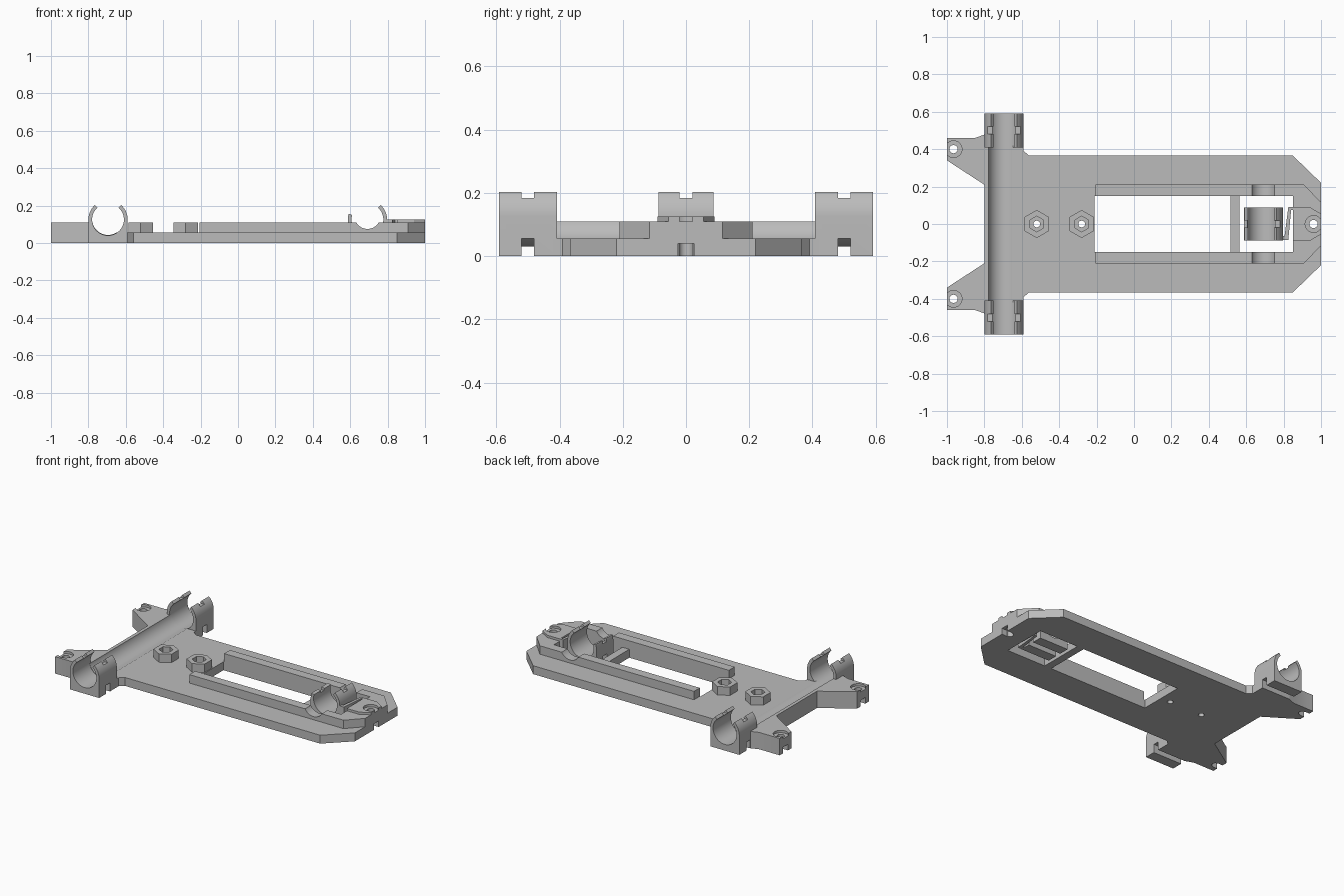
import bpy, bmesh
from math import sin, cos, radians

old = bpy.data.objects.get("Cube")
if old:
    bpy.data.objects.remove(old, do_unlink=True)

grey = bpy.data.materials.new("plain grey")
grey.use_nodes = True
colour = (0.5, 0.5, 0.5, 1)
grey.diffuse_color = colour
grey.node_tree.nodes["Principled BSDF"].inputs["Base Color"].default_value = colour


def prism(name, outline, low, high, axis="z"):
    """Extrude a flat outline along z, or an x-z profile along y."""
    bm = bmesh.new()
    verts = [bm.verts.new((a, b, low) if axis == "z" else (a, low, b)) for a, b in outline]
    face = bm.faces.new(verts)
    grown = bmesh.ops.extrude_face_region(bm, geom=[face])["geom"]
    shift = (0, 0, high - low) if axis == "z" else (0, high - low, 0)
    bmesh.ops.translate(bm, vec=shift, verts=[v for v in grown if isinstance(v, bmesh.types.BMVert)])
    bmesh.ops.recalc_face_normals(bm, faces=bm.faces)
    mesh = bpy.data.meshes.new(name)
    bm.to_mesh(mesh)
    bm.free()
    mesh.materials.append(grey)
    ob = bpy.data.objects.new(name, mesh)
    bpy.context.collection.objects.link(ob)
    return ob


def arc(cx, cy, r, start, end, steps):
    angles = [radians(start + (end - start) * i / steps) for i in range(steps + 1)]
    return [(cx + r * cos(a), cy + r * sin(a)) for a in angles]


def circle(cx, cy, r, sides=32, start=0):
    return arc(cx, cy, r, start, start + 360, sides)[:-1]


def rect(x0, x1, y0, y1):
    return [(x0, y0), (x1, y0), (x1, y1), (x0, y1)]


def mirrored(half):
    """Close a half outline across the x axis."""
    return half + [(x, -y) for x, y in reversed(half)]


def cut(ob, outline, low, high, axis="z"):
    """Subtract a prism from a part."""
    tool = prism("cutter", outline, low, high, axis)
    tool.hide_render = True
    mod = ob.modifiers.new("cut", "BOOLEAN")
    mod.operation, mod.solver, mod.object = "DIFFERENCE", "EXACT", tool
    bpy.context.view_layer.objects.active = ob
    bpy.ops.object.modifier_apply(modifier=mod.name)
    bpy.data.objects.remove(tool, do_unlink=True)


def screw_seat(ob, x, y, top, side):
    """Screw hole with a counterbore and a slot open to the plate end."""
    cut(ob, circle(x, y, 0.022), -0.1, 0.3)
    cut(ob, circle(x, y, 0.045), top - 0.015, 0.3)
    cut(ob, rect(min(x, x + side), max(x, x + side), y - 0.025, y + 0.025), -0.1, 0.04)


TUBE_X, CLIP_X, TUBE_Z = -0.695, 0.692, 0.125
BOSSES = (-0.52, -0.28)
PLATE, RAISED = 0.055, 0.11
trough = circle(TUBE_X, TUBE_Z + 0.003, 0.085, 48)
windows = (rect(-0.21, 0.515, -0.15, 0.15), rect(0.565, 0.85, -0.15, 0.15))
saddle = circle(CLIP_X, 0.144, 0.069, 48)

# Base plate with two windows and a tube trough
plate = prism("base_plate", mirrored(
    [(-0.79, 0.42), (-0.59, 0.42), (-0.59, 0.39), (-0.56, 0.365), (0.85, 0.365), (1, 0.22)]), 0, PLATE)
for window in windows:
    cut(plate, window, -0.1, 0.3)
for x in BOSSES:
    cut(plate, circle(x, 0, 0.018), -0.1, 0.3)
cut(plate, trough, -0.7, 0.7, "y")
screw_seat(plate, 0.96, 0, 0.3, 1)

# Rear wall with two screw ears
wall = prism("rear_wall", mirrored(
    [(-0.8, 0.21), (-1, 0.34), (-1, 0.46), (-0.85, 0.46), (-0.8, 0.478),
     (-0.79, 0.478), (-0.79, 0.42), (TUBE_X, 0.42)][::-1]), 0, RAISED)
cut(wall, trough, -0.7, 0.7, "y")
for y in (-0.4, 0.4):
    screw_seat(wall, -0.965, y, RAISED, -1)

# Raised frame around the windows
frame = prism("raised_frame", mirrored(
    [(-0.205, 0.15), (-0.205, 0.21), (0.91, 0.21), (1, 0.115)]), PLATE, RAISED)
cut(frame, rect(-0.3, 0.85, -0.15, 0.15), 0, 0.3)
cut(frame, saddle, -0.7, 0.7, "y")
screw_seat(frame, 0.96, 0, 0.3, 1)

# Front pad with screw seat
pad = prism("front_pad", mirrored([(0.85, 0.09), (0.94, 0.09), (1, 0.055)]), RAISED - 0.005, 0.125)
screw_seat(pad, 0.96, 0, 0.125, 1)


def tube_clip(name, cx, y, half_width, left_angle, right_angle):
    """Open ring on a square foot, with a cable tie groove."""
    r = 0.105
    profile = [(cx + r, 0), (cx + r, TUBE_Z)]
    profile += arc(cx, TUBE_Z, r, 0, right_angle, 8)[1:]
    profile += arc(cx, TUBE_Z, 0.085, right_angle, left_angle - 360, 40)
    profile += arc(cx, TUBE_Z, r, left_angle, 180, 8)
    profile.append((cx - r, 0))
    ob = prism(name, profile, y - half_width, y + half_width, "y")
    groove = [(cx - 0.2, -0.1), (cx - 0.2, PLATE)]
    groove += arc(cx, TUBE_Z, 0.095, 227, 313, 12)
    groove += [(cx + 0.2, PLATE), (cx + 0.2, -0.1)]
    cut(ob, groove, y - 0.02, y + 0.02, "y")
    for side, angle in ((-0.11, left_angle), (0.11, right_angle)):
        tip = TUBE_Z + r * sin(radians(angle))
        xs = sorted((cx, cx + side))
        cut(ob, rect(xs[0], xs[1], tip - 0.02, 0.4), y - 0.02, y + 0.02, "y")
    return ob


# Tube clips: two at the rear corners, one sprung at the front
tube_clip("rear_clip_left", TUBE_X, 0.5, 0.092, 132, 48)
tube_clip("rear_clip_right", TUBE_X, -0.5, 0.092, 132, 48)
tube_clip("front_clip", CLIP_X, 0, 0.087, 163, 48)

# Thin spring arm holding the front clip
prism("spring_arm", [(0.86, 0.09), (0.825, 0.09), (0.805, -0.065), (0.79, -0.065),
                     (0.79, -0.085), (0.825, -0.085), (0.84, 0.075), (0.86, 0.075)], 0, 0.125)

# Hexagonal nut bosses
for i, x in enumerate(BOSSES):
    boss = prism(f"nut_boss_{i + 1}", circle(x, 0, 0.075, 6, 30), PLATE - 0.005, RAISED)
    cut(boss, circle(x, 0, 0.042, 6, 30), 0.07, 0.3)
    cut(boss, circle(x, 0, 0.018), -0.1, 0.3)

# Smooth the round walls and keep the edges crisp
bpy.ops.object.select_all(action="DESELECT")
for ob in bpy.context.collection.objects:
    if ob.type == "MESH" and grey.name in ob.data.materials:
        ob.select_set(True)
bpy.ops.object.shade_smooth_by_angle(angle=radians(25))
